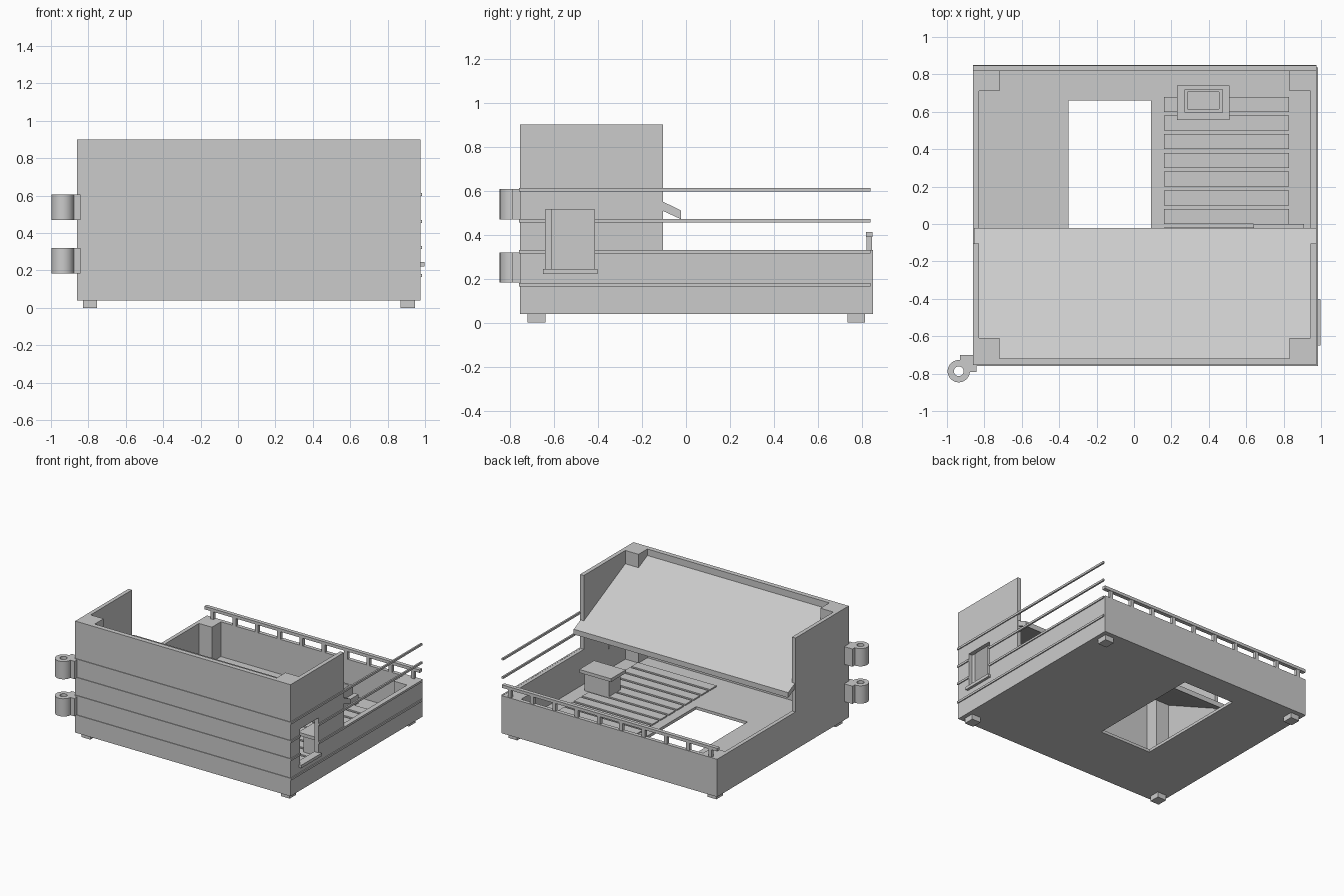
import bpy, bmesh, math
from mathutils import Vector

cube = bpy.data.objects.get("Cube")
if cube:
    bpy.data.objects.remove(cube, do_unlink=True)

grey = bpy.data.materials.new("plain_grey")
grey.use_nodes = True
grey.diffuse_color = (0.6, 0.6, 0.6, 1)
grey.node_tree.nodes["Principled BSDF"].inputs["Base Color"].default_value = (0.6, 0.6, 0.6, 1)


def finish(name, bm):
    bmesh.ops.recalc_face_normals(bm, faces=bm.faces)
    mesh = bpy.data.meshes.new(name)
    bm.to_mesh(mesh)
    bm.free()
    mesh.materials.append(grey)
    obj = bpy.data.objects.new(name, mesh)
    bpy.context.collection.objects.link(obj)
    return obj


def box(name, x, y, z):
    """Box from its x, y and z ranges."""
    bm = bmesh.new()
    bmesh.ops.create_cube(bm, size=1)
    for v in bm.verts:
        v.co = [(r[0] + r[1]) / 2 + c * (r[1] - r[0]) for c, r in zip(v.co, (x, y, z))]
    return finish(name, bm)


def side_profile(name, points, x):
    """Outline in y and z, extruded along x."""
    bm = bmesh.new()
    face = bm.faces.new([bm.verts.new((x[0], p, q)) for p, q in points])
    new = bmesh.ops.extrude_face_region(bm, geom=[face])["geom"]
    moved = [g for g in new if isinstance(g, bmesh.types.BMVert)]
    bmesh.ops.translate(bm, verts=moved, vec=(x[1] - x[0], 0, 0))
    return finish(name, bm)


def tube(name, x, y, z, outer, inner, sides=24):
    """Upright ring with a through hole."""
    bm = bmesh.new()
    rings = []
    for r, h in ((outer, z[0]), (outer, z[1]), (inner, z[1]), (inner, z[0])):
        rings.append([bm.verts.new((x + r * math.cos(a), y + r * math.sin(a), h))
                      for a in (math.tau * i / sides for i in range(sides))])
    for k in range(4):
        a, b = rings[k], rings[(k + 1) % 4]
        for i in range(sides):
            j = (i + 1) % sides
            bm.faces.new((a[i], a[j], b[j], b[i]))
    obj = finish(name, bm)
    bpy.context.view_layer.objects.active = obj
    obj.select_set(True)
    bpy.ops.object.shade_smooth_by_angle(angle=math.radians(40))
    obj.select_set(False)
    return obj


def cut(obj, cutter):
    mod = obj.modifiers.new("opening", "BOOLEAN")
    mod.operation = "DIFFERENCE"
    mod.solver = "EXACT"
    mod.object = cutter


LEFT, RIGHT, FRONT, BACK = -0.86, 0.977, -0.755, 0.85
BASE, FLOOR, LOW, HIGH, STEP = 0.04, 0.062, 0.33, 0.9, -0.105

# Stepped side walls, front wall and low back wall
outline = [(FRONT, BASE), (BACK, BASE), (BACK, LOW), (STEP, LOW), (STEP, HIGH), (FRONT, HIGH)]
side_profile("wall_minus_x", outline, (LEFT, LEFT + 0.03))
window_wall = side_profile("wall_plus_x", outline, (RIGHT - 0.032, RIGHT))
box("front_wall", (LEFT + 0.03, RIGHT - 0.032), (FRONT, FRONT + 0.037), (BASE, HIGH))
box("back_wall", (LEFT + 0.03, RIGHT - 0.032), (BACK - 0.03, BACK), (BASE, LOW))

# Floor around the rectangular opening
hole_x, hole_y = (-0.35, 0.09), (-0.25, 0.66)
inner_x, inner_y = (LEFT + 0.03, RIGHT - 0.032), (FRONT + 0.037, BACK - 0.03)
box("floor_minus_x", (inner_x[0], hole_x[0]), inner_y, (BASE, FLOOR))
box("floor_plus_x", (hole_x[1], inner_x[1]), inner_y, (BASE, FLOOR))
box("floor_front", hole_x, (inner_y[0], hole_y[0]), (BASE, FLOOR))
box("floor_back", hole_x, (hole_y[1], inner_y[1]), (BASE, FLOOR))

# Deck planks
for i in range(13):
    y = -0.6 + i * 0.1
    box("deck_plank", (0.16, 0.83), (y, y + 0.08), (FLOOR, FLOOR + 0.01))

# Inner corner posts and feet
for x in ((LEFT + 0.03, -0.72), (0.832, RIGHT - 0.032)):
    box("front_corner_post", x, (FRONT + 0.037, -0.61), (FLOOR, HIGH))
    box("back_corner_post", x, (0.71, BACK - 0.03), (FLOOR, LOW))
for x in (-0.83, 0.87):
    for y in (-0.72, 0.735):
        box("foot", (x, x + 0.075), (y, y + 0.08), (0, BASE))

# Sloping roof panel
side_profile("roof_panel", [(-0.718, 0.85), (STEP, 0.55), (-0.022, 0.51),
                            (-0.022, 0.47), (STEP, 0.508), (-0.718, 0.81)],
             (LEFT + 0.004, RIGHT - 0.004))

# Cladding strips; the side ones run past the tall wall as free rails
side_strips = []
for z in (0.165, 0.315, 0.455, 0.597):
    h = (z, z + 0.016)
    box("front_strip", (LEFT + 0.01, RIGHT + 0.008), (FRONT - 0.005, FRONT), h)
    side_strips.append(box("side_strip", (RIGHT - 0.005, RIGHT + 0.008), (FRONT, 0.838), h))

# Window opening and sill
cutter = box("window_cutter", (0.93, 1.05), (-0.64, -0.415), (0.24, 0.515))
cutter.hide_render = True
cutter.hide_viewport = True
cutter.display_type = "WIRE"
for part in [window_wall] + side_strips[1:3]:
    cut(part, cutter)
box("window_sill", (0.94, 0.997), (-0.65, -0.403), (0.222, 0.245))

# Back railing
box("railing_bar", (LEFT, RIGHT), (0.818, 0.848), (0.39, 0.413))
for i in range(10):
    x = -0.81 + i * 0.19
    box("railing_post", (x, x + 0.028), (0.82, 0.845), (LOW, 0.39))

# Table near the roof edge
box("table_body", (0.67, 0.88), (-0.16, -0.02), (FLOOR, 0.2))
box("table_top", (0.64, 0.91), (-0.18, 0.0), (0.2, 0.225))

# Vent: a plinth with an open rectangular duct
box("vent_plinth", (0.23, 0.51), (0.555, 0.74), (FLOOR, 0.13))
duct = box("vent_duct", (0.27, 0.475), (0.595, 0.72), (0.13, 0.2))
duct_cutter = box("duct_cutter", (0.285, 0.455), (0.615, 0.705), (0.15, 0.3))
duct_cutter.hide_render = True
duct_cutter.hide_viewport = True
cut(duct, duct_cutter)

# Corner hinges
for z in ((0.183, 0.32), (0.47, 0.607)):
    tube("hinge_barrel", -0.937, -0.787, z, 0.06, 0.026)
    box("hinge_side_leaf", (-0.93, LEFT), (-0.735, -0.7), z)
    box("hinge_front_leaf", (-0.885, -0.843), (-0.79, FRONT), z)
    box("hinge_knuckle", (-0.905, LEFT), (-0.775, -0.73), z)
